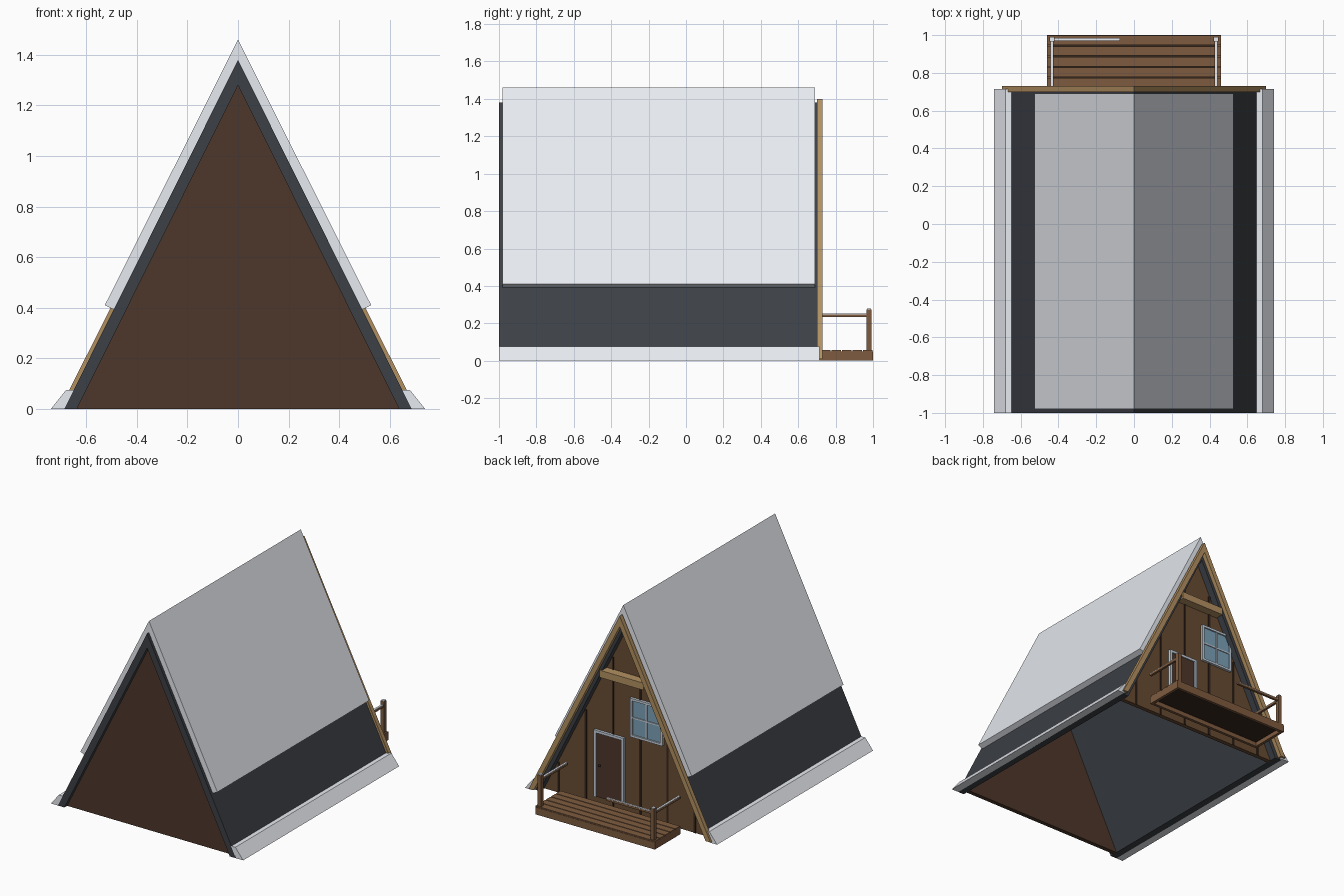
import bpy, bmesh

if "Cube" in bpy.data.objects:
    bpy.data.objects.remove(bpy.data.objects["Cube"])

def mat(name, r, g, b):
    m = bpy.data.materials.new(name)
    m.diffuse_color = (r, g, b, 1)
    m.use_nodes = True
    m.node_tree.nodes["Principled BSDF"].inputs["Base Color"].default_value = m.diffuse_color
    return m

SNOW = mat("snow", 0.80, 0.83, 0.88)
DARK = mat("roof_dark", 0.045, 0.05, 0.06)
REAR = mat("dark_brown", 0.075, 0.038, 0.024)
WALL = mat("wall_brown", 0.14, 0.07, 0.032)
GROOVE = mat("groove_brown", 0.035, 0.02, 0.012)
DECK = mat("deck_brown", 0.21, 0.105, 0.05)
TAN = mat("tan_wood", 0.45, 0.28, 0.12)
TRIM = mat("pale_trim", 0.55, 0.62, 0.70)
GLASS = mat("glass_blue", 0.20, 0.36, 0.48)

def prism(name, pts, y0, y1, m):
    """Extrude an x-z outline along y."""
    bm = bmesh.new()
    f = bm.faces.new([bm.verts.new((x, y0, z)) for x, z in pts])
    r = bmesh.ops.extrude_face_region(bm, geom=[f])
    vs = [v for v in r["geom"] if isinstance(v, bmesh.types.BMVert)]
    bmesh.ops.translate(bm, verts=vs, vec=(0, y1 - y0, 0))
    bmesh.ops.recalc_face_normals(bm, faces=bm.faces)
    me = bpy.data.meshes.new(name)
    bm.to_mesh(me)
    bm.free()
    me.materials.append(m)
    ob = bpy.data.objects.new(name, me)
    bpy.context.collection.objects.link(ob)
    return ob

def box(name, x0, x1, y0, y1, z0, z1, m):
    return prism(name, [(x0, z0), (x1, z0), (x1, z1), (x0, z1)], y0, y1, m)

def mirrored(half):
    """Complete an outline whose last and first points may lie on x = 0."""
    return half + [(-x, z) for x, z in reversed(half)]

def chevron(apex_o, base_o, apex_i, base_i, z=0.0):
    """Inverted V outline, built from outer and inner triangles."""
    xo, xi = base_o * (1 - z / apex_o), base_i * (1 - z / apex_i)
    return [(xo, z), (0, apex_o), (-xo, z), (-xi, z), (0, apex_i), (xi, z)]

# Roof shell and end walls
prism("roof_shell", chevron(1.38, 0.687, 1.28, 0.637), -1.0, 0.70, DARK)
tri = [(0.637, 0), (0, 1.28), (-0.637, 0)]
prism("rear_wall", tri, -0.97, -0.94, REAR)
prism("entrance_wall", tri, 0.62, 0.65, WALL)

# Snow on the upper roof and along the eaves
prism("roof_snow", [(0.527, 0.41), (0, 1.46), (-0.527, 0.41),
                    (-0.49, 0.392), (0, 1.378), (0.49, 0.392)], -0.98, 0.69, SNOW)
for s, side in ((1, "right"), (-1, "left")):
    prism("eave_snow_" + side, [(s * x, z) for x, z in
          ((0.74, 0), (0.68, 0.075), (0.645, 0.075), (0.683, 0))], -1.0, 0.715, SNOW)
    # Barge boards meeting at the ridge
    prism("barge_board_" + side, [(s * x, z) for x, z in
          ((0.70, 0.01), (0, 1.40), (0, 1.325), (0.662, 0.01))], 0.70, 0.73, TAN)

# Collar beam
box("collar_beam", -0.17, 0.17, 0.65, 0.71, 0.92, 0.97, TAN)

# Wall battens
for i in range(6):
    x = -0.525 + i * 0.21
    top = 1.28 * (1 - (abs(x) + 0.006) / 0.637)
    box(f"batten_{i}", x - 0.007, x + 0.007, 0.65, 0.655, 0.0, top, GROOVE)

def frame(name, x0, x1, z0, z1, w, sill):
    """Pale border round an opening."""
    box(name + "_jamb_a", x0, x0 + w, 0.65, 0.668, z0, z1, TRIM)
    box(name + "_jamb_b", x1 - w, x1, 0.65, 0.668, z0, z1, TRIM)
    box(name + "_head", x0 + w, x1 - w, 0.65, 0.668, z1 - w, z1, TRIM)
    if sill:
        box(name + "_sill", x0 + w, x1 - w, 0.65, 0.668, z0, z0 + w, TRIM)

# Door
frame("door_frame", 0.015, 0.245, 0.055, 0.52, 0.018, False)
box("door", 0.033, 0.227, 0.645, 0.66, 0.055, 0.502, REAR)
bpy.ops.mesh.primitive_uv_sphere_add(segments=10, ring_count=6, radius=0.009,
                                     location=(0.20, 0.667, 0.28))
knob = bpy.context.object
knob.name = "door_knob"
knob.data.materials.append(GROOVE)

# Window, its outer top corner running into the roof slope
frame("window_frame", -0.285, -0.035, 0.545, 0.815, 0.016, True)
box("window_glass", -0.27, -0.05, 0.645, 0.658, 0.56, 0.80, GLASS)
box("window_mullion", -0.165, -0.155, 0.65, 0.665, 0.56, 0.80, TRIM)
box("window_crossbar", -0.27, -0.05, 0.65, 0.664, 0.675, 0.685, TRIM)

# Deck: rim boards, dark underfloor and planks
box("deck_front_board", -0.46, 0.46, 0.98, 1.0, 0, 0.05, DECK)
box("deck_back_board", -0.46, 0.46, 0.715, 0.735, 0, 0.05, DECK)
box("deck_underfloor", -0.44, 0.44, 0.735, 0.98, 0.03, 0.05, GROOVE)
for s, side in ((-0.45, "left"), (0.45, "right")):
    box("deck_board_" + side, s - 0.01, s + 0.01, 0.735, 0.98, 0, 0.05, DECK)
for i in range(5):
    y = 0.72 + i * 0.056
    box(f"deck_plank_{i}", -0.46, 0.46, y + 0.003, min(y + 0.053, 1.0), 0.05, 0.058, DECK)

# Railing with thin snow caps
for s, side in ((-0.435, "left"), (0.435, "right")):
    box("post_" + side, s - 0.013, s + 0.013, 0.965, 0.991, 0.058, 0.275, DECK)
    box("post_cap_" + side, s - 0.011, s + 0.011, 0.967, 0.989, 0.275, 0.28, SNOW)
    box("side_rail_" + side, s - 0.008, s + 0.008, 0.69, 0.965, 0.233, 0.247, DECK)
    box("side_rail_snow_" + side, s - 0.007, s + 0.007, 0.69, 0.965, 0.247, 0.252, SNOW)
box("front_rail", -0.422, -0.075, 0.97, 0.986, 0.233, 0.247, DECK)
box("front_rail_snow", -0.422, -0.075, 0.971, 0.985, 0.247, 0.252, SNOW)
